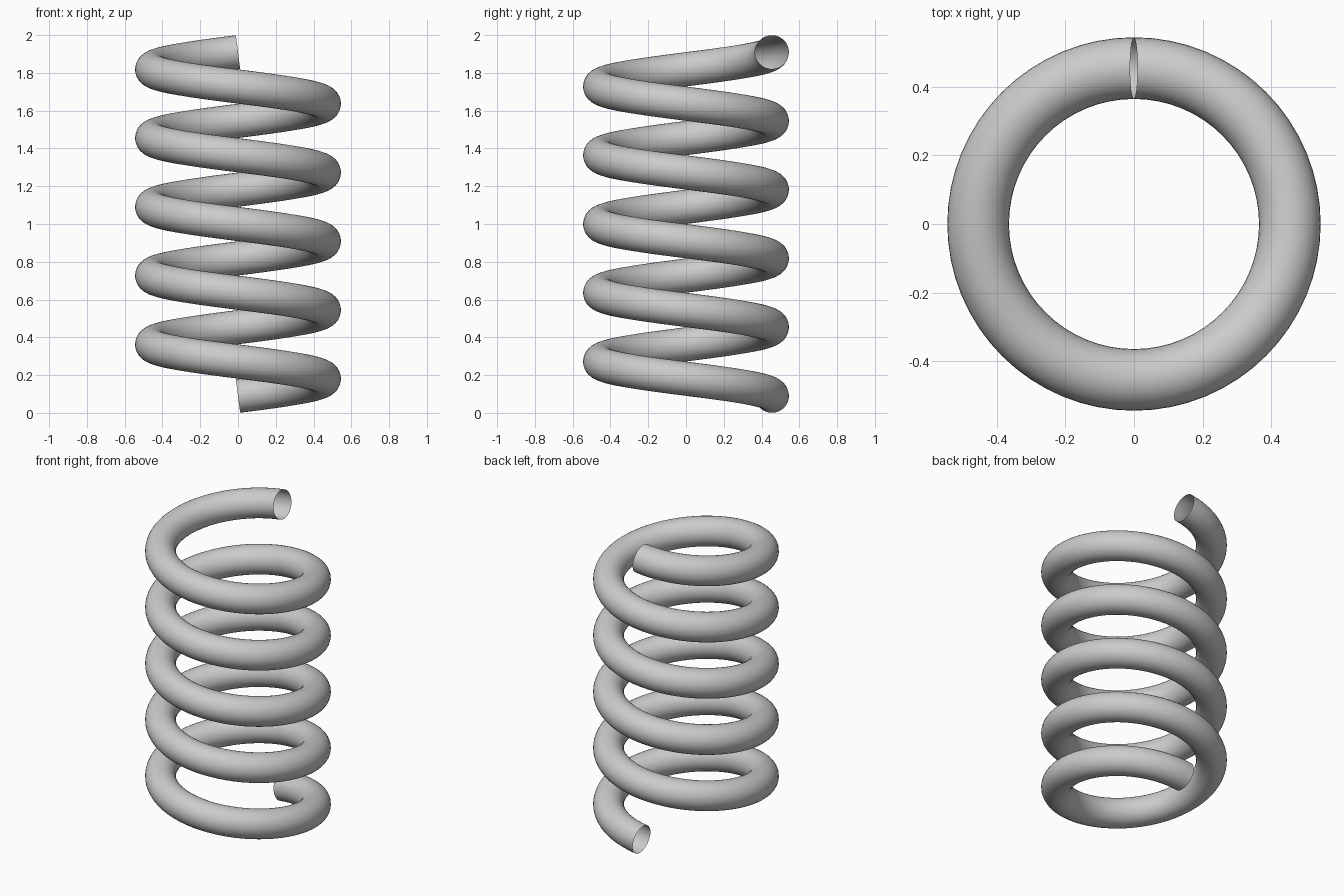
import bpy, bmesh
from math import pi, sin, cos, hypot
from mathutils import Vector

cube = bpy.data.objects.get("Cube")
if cube:
    bpy.data.objects.remove(cube, do_unlink=True)

COIL_R, WIRE_R, TURNS, HEIGHT = 0.455, 0.09, 5, 2.0
STEPS, SIDES = 64 * TURNS, 32

steel = bpy.data.materials.new("grey_steel")
steel.use_nodes = True
colour = (0.6, 0.6, 0.6, 1)
steel.diffuse_color = colour
steel.node_tree.nodes["Principled BSDF"].inputs["Base Color"].default_value = colour

# Rise of the wire centre, leaving room for the wire at both ends
rise = HEIGHT - 2 * WIRE_R
bottom = WIRE_R
slope = rise / (TURNS * 2 * pi)

# Helical wire with open ends: a ring square to the path at every step
bm = bmesh.new()
rings = []
for i in range(STEPS + 1):
    turn = 2 * pi * TURNS * i / STEPS
    out = Vector((sin(turn), cos(turn), 0))
    along = Vector((COIL_R * cos(turn), -COIL_R * sin(turn), slope)).normalized()
    up = along.cross(out)
    centre = out * COIL_R + Vector((0, 0, bottom + slope * turn))
    rings.append([
        bm.verts.new(centre + WIRE_R * (out * cos(a) + up * sin(a)))
        for a in (2 * pi * j / SIDES for j in range(SIDES))])

# Skin between neighbouring rings
for lower, upper in zip(rings, rings[1:]):
    for j in range(SIDES):
        k = (j + 1) % SIDES
        face = bm.faces.new((lower[j], lower[k], upper[k], upper[j]))
        face.smooth = True

mesh = bpy.data.meshes.new("spring_coil")
bm.to_mesh(mesh)
bm.free()
mesh.materials.append(steel)
spring = bpy.data.objects.new("spring_coil", mesh)
bpy.context.collection.objects.link(spring)
